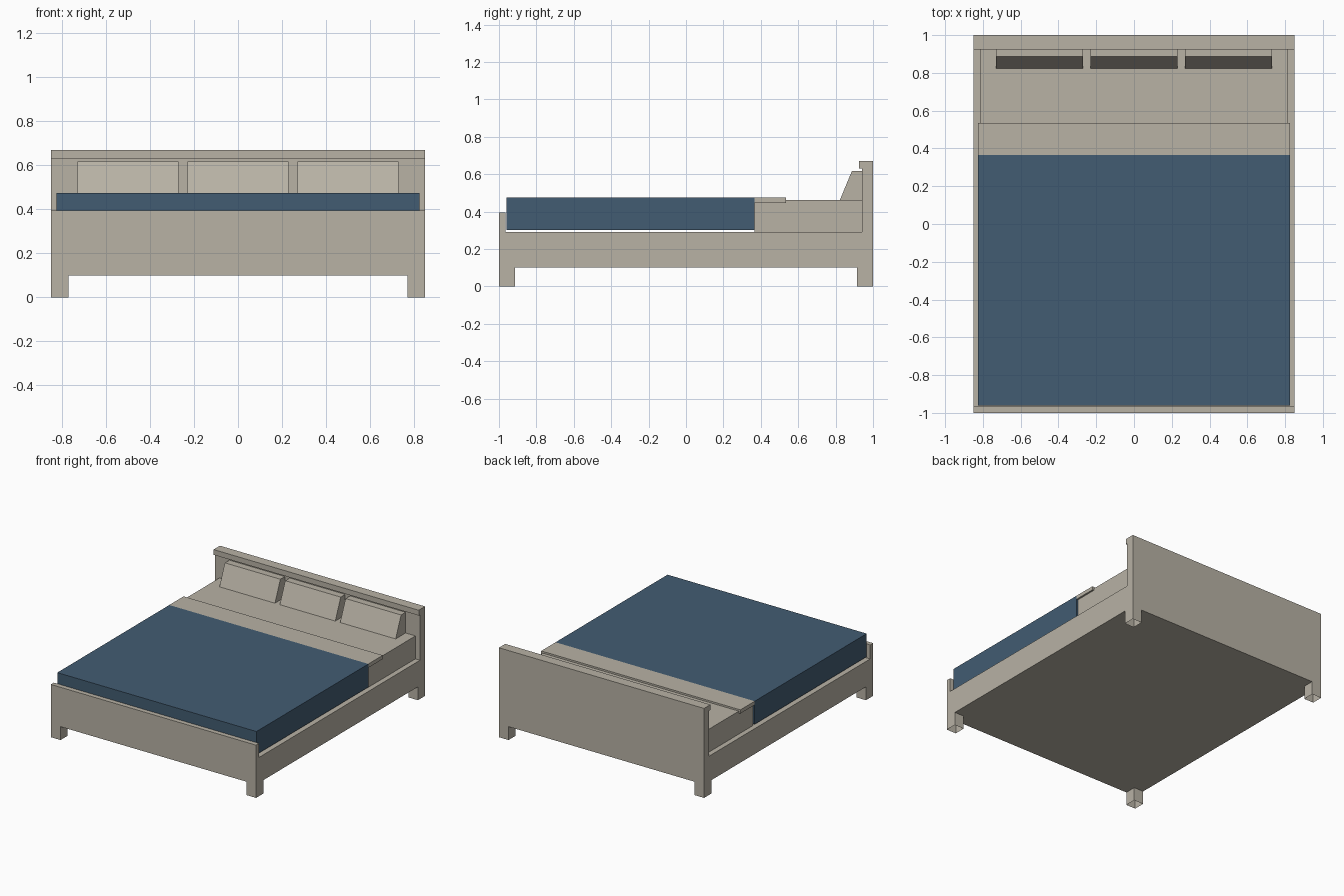
import bpy, bmesh

if "Cube" in bpy.data.objects:
    bpy.data.objects.remove(bpy.data.objects["Cube"])


def material(name, srgb):
    m = bpy.data.materials.new(name)
    lin = [(c / 255 / 12.92) if c < 10 else ((c / 255 + 0.055) / 1.055) ** 2.4 for c in srgb]
    m.diffuse_color = (*lin, 1)
    m.use_nodes = True
    m.node_tree.nodes["Principled BSDF"].inputs["Base Color"].default_value = m.diffuse_color
    return m


BEIGE = material("warm_beige", (184, 178, 165))
BLUE = material("slate_blue", (66, 92, 114))


def extrude_profile(name, profile, x0, x1, mat):
    """Extrude a closed (y, z) profile along x."""
    bm = bmesh.new()
    face = bm.faces.new([bm.verts.new((x0, y, z)) for y, z in profile])
    ext = bmesh.ops.extrude_face_region(bm, geom=[face])["geom"]
    verts = [v for v in ext if isinstance(v, bmesh.types.BMVert)]
    bmesh.ops.translate(bm, verts=verts, vec=(x1 - x0, 0, 0))
    bmesh.ops.recalc_face_normals(bm, faces=bm.faces)
    mesh = bpy.data.meshes.new(name)
    bm.to_mesh(mesh)
    bm.free()
    mesh.materials.append(mat)
    obj = bpy.data.objects.new(name, mesh)
    bpy.context.collection.objects.link(obj)
    return obj


def box(name, x, y, z, mat):
    profile = [(y[0], z[0]), (y[1], z[0]), (y[1], z[1]), (y[0], z[1])]
    return extrude_profile(name, profile, x[0], x[1], mat)


# Frame: footboard, base and capped headboard in one side profile
extrude_profile("bed_frame", [
    (-1, 0.1), (1, 0.1), (1, 0.67), (0.925, 0.67), (0.925, 0.63),
    (0.94, 0.63), (0.94, 0.29), (-0.965, 0.29), (-0.965, 0.395), (-1, 0.395)],
    -0.85, 0.85, BEIGE)

# Hollow legs, open at the top and the bottom
for sx in (-1, 1):
    for sy in (-1, 1):
        leg = box("leg", sorted((sx * 0.77, sx * 0.85)),
                  sorted((sy * 0.915, sy)), (0, 0.1), BEIGE)
        bm = bmesh.new()
        bm.from_mesh(leg.data)
        caps = [f for f in bm.faces if abs(f.normal.z) > 0.9]
        bmesh.ops.delete(bm, geom=caps, context='FACES_ONLY')
        bm.to_mesh(leg.data)
        bm.free()

# Bedding
box("mattress", (-0.812, 0.812), (0.365, 0.94), (0.29, 0.462), BEIGE)
box("blanket", (-0.825, 0.825), (-0.96, 0.365), (0.302, 0.475), BLUE)
box("folded_sheet", (-0.825, 0.825), (0.365, 0.535), (0.447, 0.475), BEIGE)

# Wedge pillows leaning on the headboard
for cx in (-0.5, 0, 0.5):
    extrude_profile("pillow", [(0.822, 0.46), (0.94, 0.46), (0.94, 0.617), (0.887, 0.617)],
                    cx - 0.23, cx + 0.23, BEIGE)
